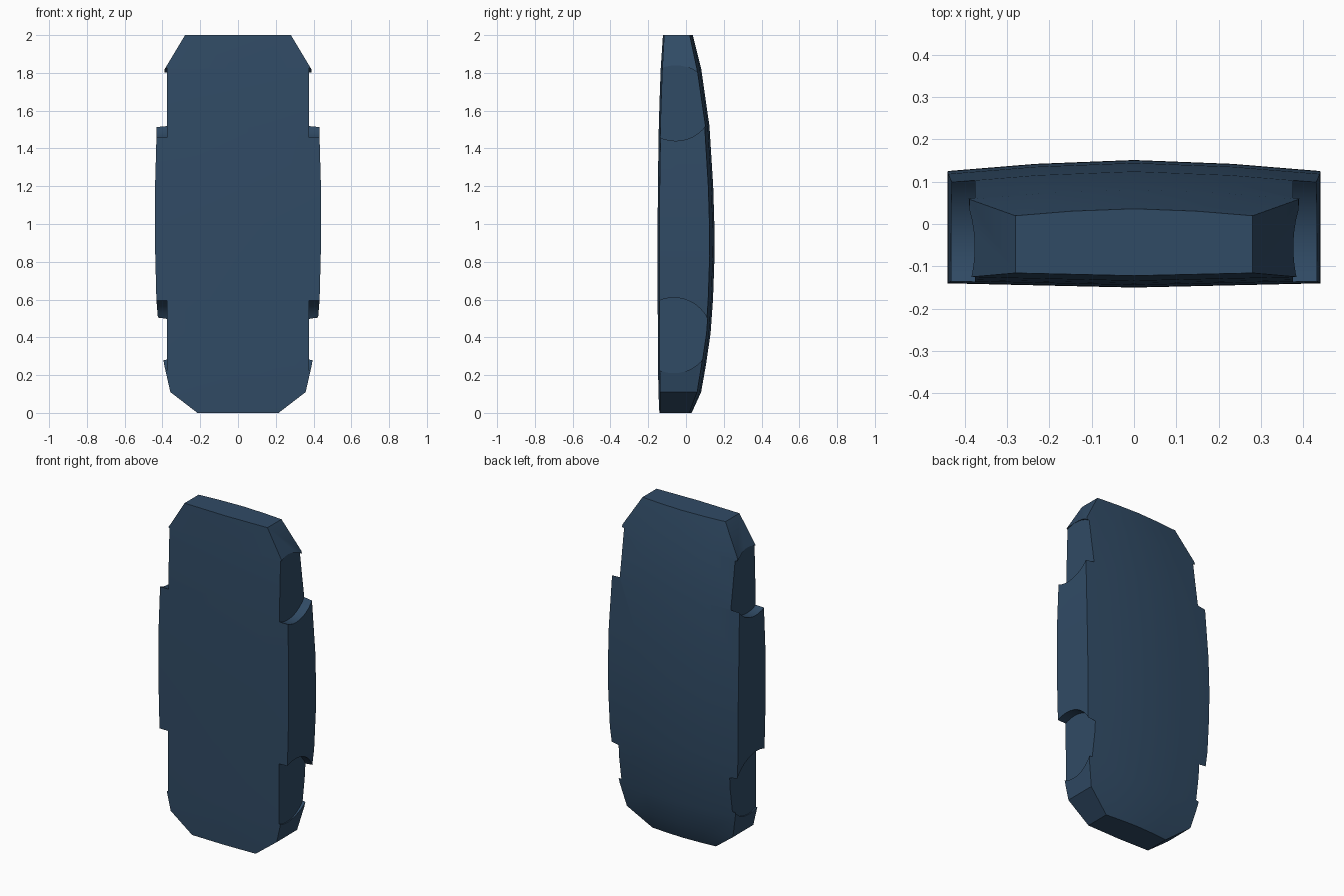
import bpy, bmesh, math
from mathutils import Matrix

if "Cube" in bpy.data.objects:
    bpy.data.objects.remove(bpy.data.objects["Cube"])

mat = bpy.data.materials.new("dark_blue")
mat.diffuse_color = (0.03, 0.07, 0.13, 1)
mat.use_nodes = True
mat.node_tree.nodes["Principled BSDF"].inputs["Base Color"].default_value = mat.diffuse_color

# Lengthwise stations: z, half width, front centre y, back centre y
STATIONS = [(0, .215, -.141, .03), (.11, .358, -.146, .08), (.25, .39, -.148, .105),
            (.42, .417, -.149, .13), (.6, .432, -.15, .143), (.83, .438, -.15, .151),
            (1.0, .44, -.15, .15), (1.2, .439, -.149, .144), (1.52, .43, -.144, .124),
            (1.65, .41, -.14, .105), (1.82, .388, -.134, .081), (2.0, .28, -.122, .036)]


def section(w, front, back):
    """Closed cross-section with crowned front and back."""
    k = w / .44
    crown, lip = .026 * k, .01 * k
    return [(-w, front + lip), (0, front), (w, front + lip), (w, back - crown),
            (w * .53, back - crown * .35), (0, back), (-w * .53, back - crown * .35),
            (-w, back - crown)]


def make_object(name, bm):
    bmesh.ops.recalc_face_normals(bm, faces=bm.faces)
    mesh = bpy.data.meshes.new(name)
    bm.to_mesh(mesh)
    bm.free()
    mesh.materials.append(mat)
    ob = bpy.data.objects.new(name, mesh)
    bpy.context.collection.objects.link(ob)
    return ob


# Lofted body shell
bm = bmesh.new()
rings = [[bm.verts.new((x, y, z)) for x, y in section(w, f, b)] for z, w, f, b in STATIONS]
for a, b in zip(rings, rings[1:]):
    for i in range(len(a)):
        j = (i + 1) % len(a)
        bm.faces.new((a[i], a[j], b[j], b[i]))
bm.faces.new(rings[0])
bm.faces.new(rings[-1])
body = make_object("body_shell", bm)

# Four round wheel recesses
bm = bmesh.new()
for side in (-1, 1):
    for z, y in ((1.64, -.055), (.41, -.065)):
        m = Matrix.Translation((side * .525, y, z)) @ Matrix.Rotation(math.pi / 2, 4, 'Y')
        bmesh.ops.create_cone(bm, cap_ends=True, segments=40, radius1=.2, radius2=.2,
                              depth=.3, matrix=m)
cutter = make_object("wheel_recess_cutter", bm)
cutter.hide_render = True
cutter.hide_set(True)

cut = body.modifiers.new("wheel_recesses", 'BOOLEAN')
cut.operation = 'DIFFERENCE'
cut.solver = 'EXACT'
cut.object = cutter

# Apply the cut, then smooth the gentle curves
bpy.context.view_layer.objects.active = body
body.select_set(True)
bpy.ops.object.modifier_apply(modifier=cut.name)
bpy.ops.object.shade_smooth_by_angle(angle=math.radians(30))
bpy.data.objects.remove(cutter)
